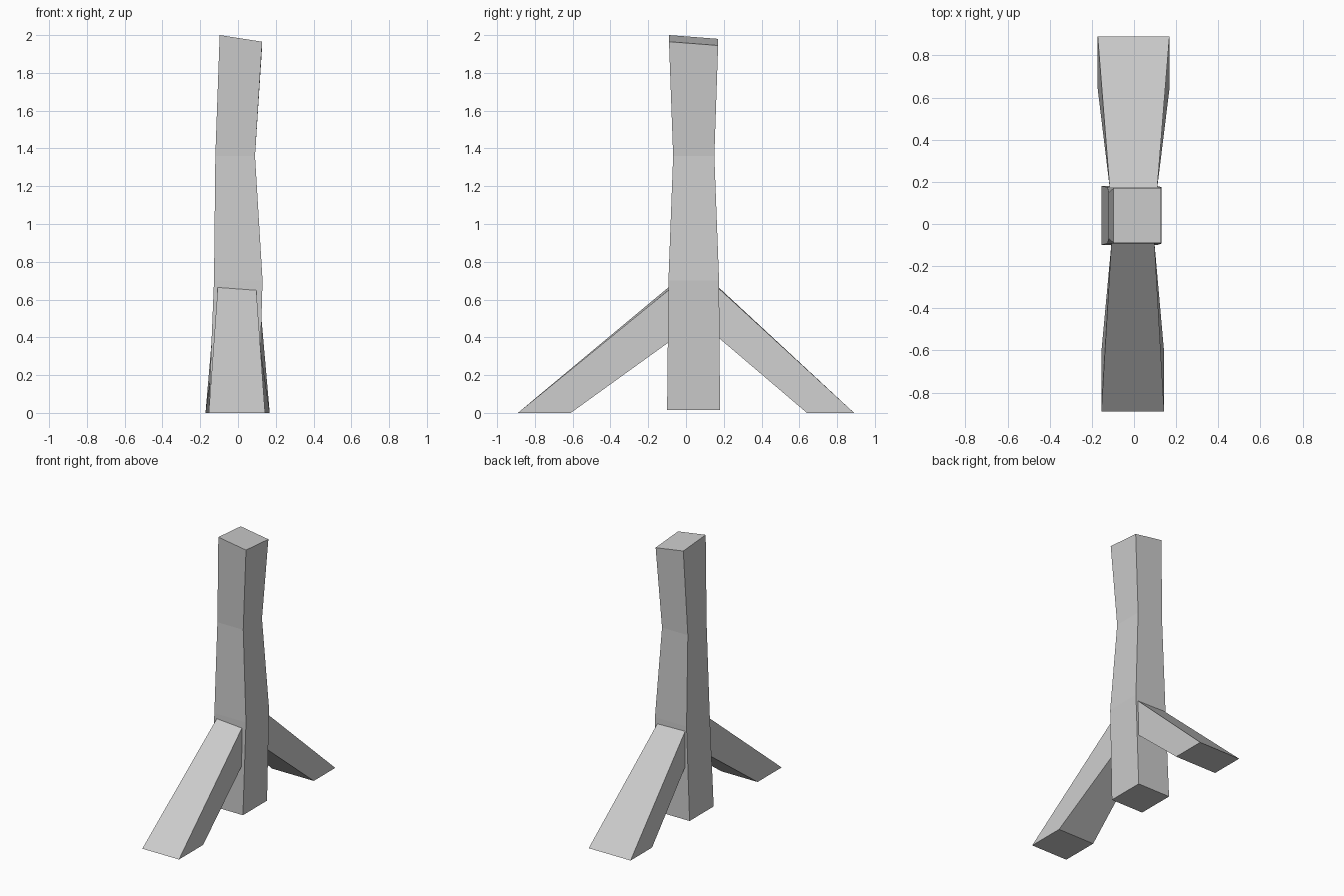
import bpy
import bmesh

cube = bpy.data.objects.get("Cube")
if cube:
    bpy.data.objects.remove(cube, do_unlink=True)

grey = bpy.data.materials.new("plain grey")
grey.use_nodes = True
colour = (0.6, 0.6, 0.6, 1)
grey.diffuse_color = colour
grey.node_tree.nodes["Principled BSDF"].inputs["Base Color"].default_value = colour


def beam(name, rings):
    """Join four-cornered rings into a closed, flat-faced beam."""
    bm = bmesh.new()
    loops = [[bm.verts.new(p) for p in ring] for ring in rings]
    for a, b in zip(loops, loops[1:]):
        for i in range(4):
            j = (i + 1) % 4
            bm.faces.new((a[i], a[j], b[j], b[i]))
    bm.faces.new(loops[0][::-1])
    bm.faces.new(loops[-1])
    bmesh.ops.recalc_face_normals(bm, faces=bm.faces)
    mesh = bpy.data.meshes.new(name)
    bm.to_mesh(mesh)
    bm.free()
    mesh.materials.append(grey)
    obj = bpy.data.objects.new(name, mesh)
    bpy.context.collection.objects.link(obj)


def level(z, x0, x1, y0, y1, drop_x=0, drop_y=0):
    """Post cross-section, optionally sloping down to +x and +y."""
    return [(x0, y0, z), (x1, y0, z - drop_x),
            (x1, y1, z - drop_x - drop_y), (x0, y1, z - drop_y)]


def leg(name, foot, toe_y, heel_y, root, root_y, top_z, low_z, tilt):
    """Slanted brace from a flat foot on the ground to the post."""
    (f0, f1), (r0, r1) = foot, root
    beam(name, [
        [(f0, toe_y, 0), (f1, toe_y, 0), (f1, heel_y, 0), (f0, heel_y, 0)],
        [(r0, root_y, top_z), (r1, root_y, top_z - tilt),
         (r1, root_y, low_z - tilt), (r0, root_y, low_z)]])


# Upright post, narrowed at the middle, with a slanted top
beam("post", [
    level(0.015, -0.155, 0.11, -0.10, 0.18),
    level(0.70, -0.127, 0.13, -0.093, 0.175),
    level(1.36, -0.12, 0.09, -0.068, 0.15),
    level(2.0, -0.097, 0.128, -0.09, 0.17, 0.035, 0.02)])

# Braces in front and behind
leg("front_leg", (-0.155, 0.143), -0.89, -0.61,
    (-0.107, 0.097), -0.09, 0.667, 0.39, 0.015)
leg("back_leg", (-0.172, 0.168), 0.89, 0.64,
    (-0.115, 0.11), 0.17, 0.667, 0.405, 0.005)
